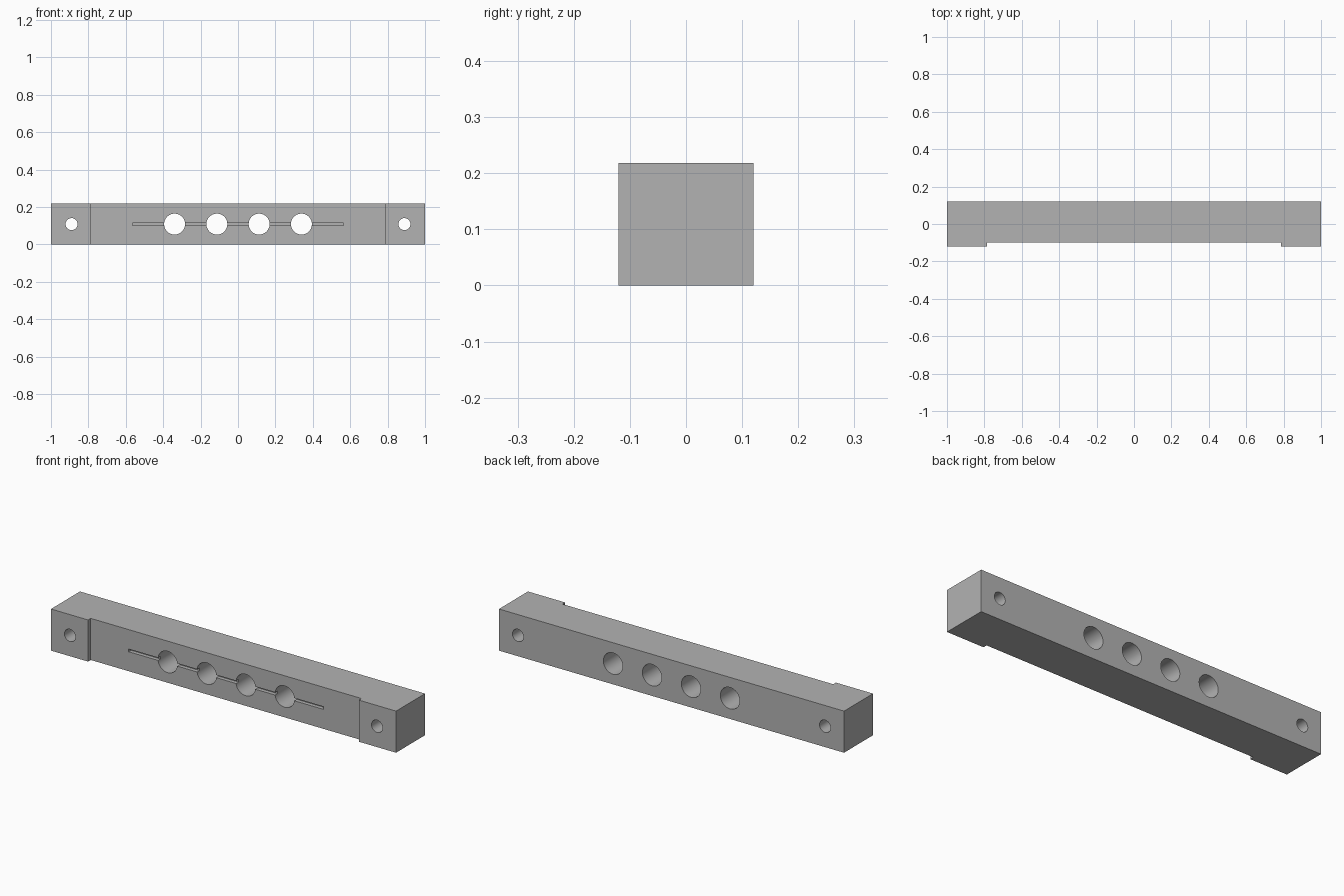
import bpy
import bmesh
import math

if "Cube" in bpy.data.objects:
    bpy.data.objects.remove(bpy.data.objects["Cube"])

HEIGHT, BACK, FRONT, RECESS = 0.218, 0.12, -0.12, -0.098
MID = HEIGHT / 2

grey = bpy.data.materials.new("plain grey")
grey.use_nodes = True
colour = (0.45, 0.45, 0.45, 1)
grey.diffuse_color = colour
grey.node_tree.nodes["Principled BSDF"].inputs["Base Color"].default_value = colour

# Bar: plan outline with a shallow front recess, extruded upwards
outline = [(-1, FRONT), (-0.785, FRONT), (-0.785, RECESS), (0.785, RECESS),
           (0.785, FRONT), (1, FRONT), (1, BACK), (-1, BACK)]
bm = bmesh.new()
base = bm.faces.new([bm.verts.new((x, y, 0)) for x, y in outline])
top = bmesh.ops.extrude_face_region(bm, geom=[base])["geom"]
bmesh.ops.translate(bm, vec=(0, 0, HEIGHT),
                    verts=[v for v in top if isinstance(v, bmesh.types.BMVert)])
bmesh.ops.recalc_face_normals(bm, faces=bm.faces)
mesh = bpy.data.meshes.new("mounting_bar")
bm.to_mesh(mesh)
bm.free()
bar = bpy.data.objects.new("mounting_bar", mesh)
bpy.context.collection.objects.link(bar)
mesh.materials.append(grey)


def cut(cutter):
    """Subtract a cutter from the bar, then discard it."""
    cutter.hide_render = True
    cutter.data.materials.append(grey)
    bpy.ops.object.select_all(action="DESELECT")
    bpy.context.view_layer.objects.active = bar
    bar.select_set(True)
    mod = bar.modifiers.new("cut", "BOOLEAN")
    mod.operation, mod.solver, mod.object = "DIFFERENCE", "EXACT", cutter
    bpy.ops.object.modifier_apply(modifier=mod.name)
    bpy.data.objects.remove(cutter)


# Thin groove along the front
bpy.ops.mesh.primitive_cube_add(size=1, location=(0, RECESS, MID))
groove = bpy.context.object
groove.name = "groove_cutter"
groove.scale = (1.13, 0.04, 0.014)
cut(groove)

# Four large holes and two screw holes, right through
for x, radius in ((0.113, 0.056), (0.339, 0.056), (0.89, 0.032)):
    for side in (-1, 1):
        bpy.ops.mesh.primitive_cylinder_add(
            vertices=64, radius=radius, depth=0.5,
            location=(side * x, 0, MID), rotation=(math.pi / 2, 0, 0))
        bpy.context.object.name = "hole_cutter"
        cut(bpy.context.object)

bar.select_set(True)
bpy.context.view_layer.objects.active = bar
bpy.ops.object.shade_smooth_by_angle(angle=math.radians(30))
